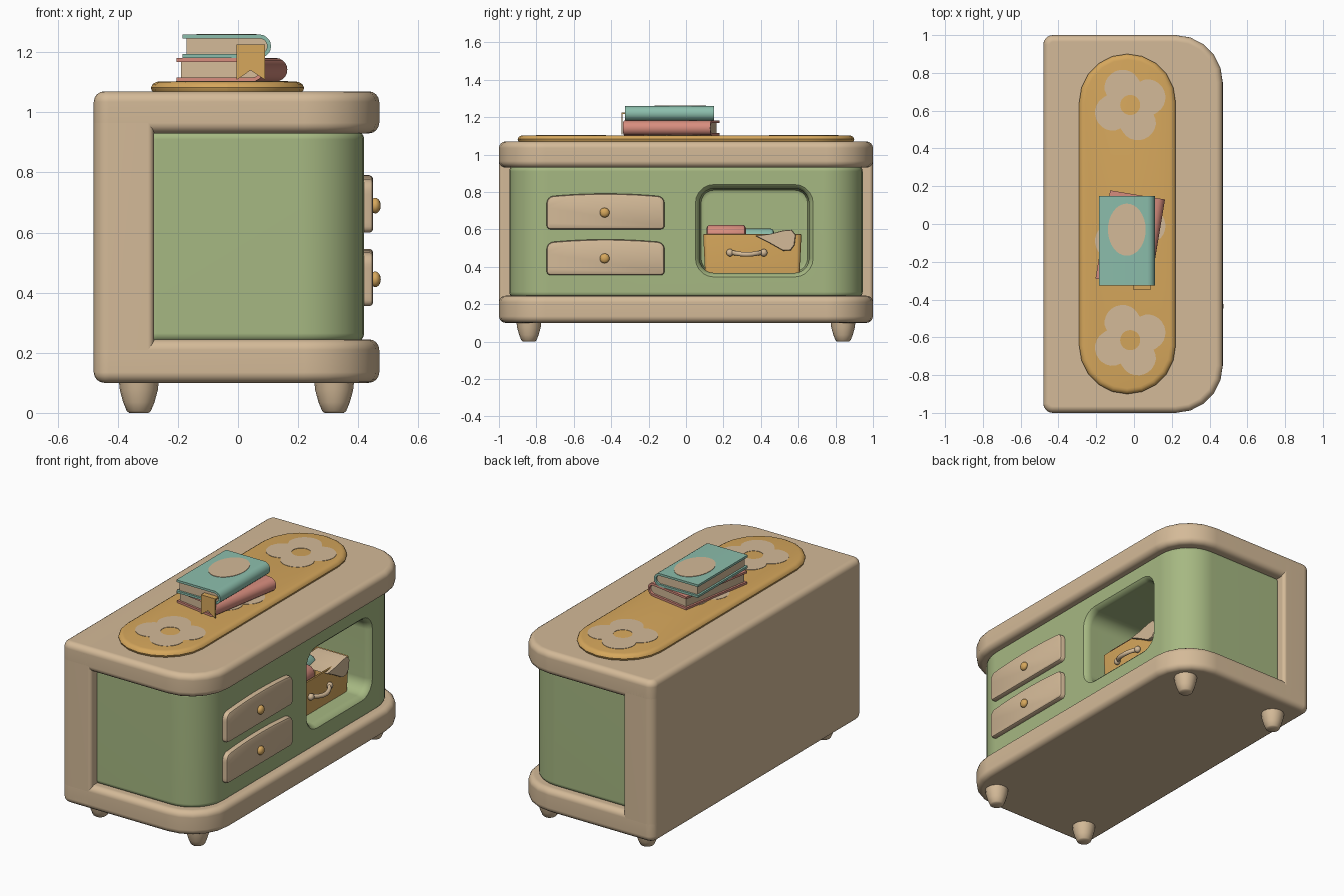
import bpy, bmesh, math
from mathutils import Matrix, Vector

if "Cube" in bpy.data.objects:
    bpy.data.objects.remove(bpy.data.objects["Cube"])


def material(name, r, g, b):
    m = bpy.data.materials.new(name)
    m.diffuse_color = [(c / 255 / 12.92) if c < 11 else ((c / 255 + 0.055) / 1.055) ** 2.4
                       for c in (r, g, b)] + [1]
    m.use_nodes = True
    m.node_tree.nodes["Principled BSDF"].inputs["Base Color"].default_value = m.diffuse_color
    return m


WOOD = material("cream_wood", 212, 186, 152)
GREEN = material("sage_green", 166, 184, 130)
GOLD = material("golden_yellow", 214, 167, 92)
TEAL = material("teal", 140, 190, 172)
PINK = material("dusty_pink", 214, 140, 125)


def finish(name, bm, mat, angle=35):
    bmesh.ops.recalc_face_normals(bm, faces=bm.faces[:])
    me = bpy.data.meshes.new(name)
    bm.to_mesh(me)
    bm.free()
    me.materials.append(mat)
    ob = bpy.data.objects.new(name, me)
    bpy.context.collection.objects.link(ob)
    smooth(ob, angle)
    return ob


def smooth(ob, angle=35):
    bpy.ops.object.select_all(action='DESELECT')
    ob.select_set(True)
    bpy.context.view_layer.objects.active = ob
    bpy.ops.object.shade_smooth_by_angle(angle=math.radians(angle))


def rrect(u0, u1, v0, v1, radii, inset=0, seg=5, edge=0):
    """Rounded rectangle; radii run from (u1,v1) anticlockwise."""
    u0, u1, v0, v1 = u0 + inset, u1 - inset, v0 + inset, v1 - inset
    pts = []
    for k, (u, v, su, sv) in enumerate([(u1, v1, 1, 1), (u0, v1, -1, 1),
                                        (u0, v0, -1, -1), (u1, v0, 1, -1)]):
        r = max(radii[k] - inset, 0.004)
        arc = [Vector((u - su * r + r * math.cos(a), v - sv * r + r * math.sin(a)))
               for a in [(k + i / seg) * math.pi / 2 for i in range(seg + 1)]]
        if pts:
            pts += [pts[-1].lerp(arc[0], t) for t in
                    [(j + 1) / (edge + 1) for j in range(edge)]] if edge else []
        pts += arc
    return pts


AXES = {'z': lambda p, w: (p[0], p[1], w),
        'x': lambda p, w: (w, p[0], p[1]),
        'y': lambda p, w: (p[0], w, p[1])}


def loft(name, rings, mat, axis='z', angle=35, closed=False):
    """Skin a stack of (outline, height) rings and cap the ends."""
    bm = bmesh.new()
    loops = [[bm.verts.new(AXES[axis](p, w)) for p in pts] for pts, w in rings]
    n = len(loops[0])
    pairs = list(zip(loops, loops[1:])) + ([(loops[-1], loops[0])] if closed else [])
    for a, b in pairs:
        for i in range(n):
            j = (i + 1) % n
            bm.faces.new((a[i], a[j], b[j], b[i]))
    if not closed:
        bm.faces.new(loops[0])
        bm.faces.new(loops[-1])
    return finish(name, bm, mat, angle)


def slab(name, rect, radii, w0, w1, bevel, mat, axis='z', seg=5):
    """Rounded slab with rounded rims."""
    steps = [i * math.pi / 8 for i in range(5)]
    prof = [(bevel * (1 - math.sin(a)), w0 + bevel * (1 - math.cos(a))) for a in steps]
    prof += [(d, w0 + w1 - w) for d, w in reversed(prof)]
    ob = loft(name, [(rrect(*rect, radii, d, seg), w) for d, w in prof], mat, axis)
    ob.modifiers.new("weighted_normal", 'WEIGHTED_NORMAL').keep_sharp = True
    return ob


def circle(cu, cv, ru, rv, n):
    return [(cu + ru * math.cos(i * math.tau / n), cv + rv * math.sin(i * math.tau / n))
            for i in range(n)]


def ball(name, loc, scale, mat):
    bm = bmesh.new()
    bmesh.ops.create_uvsphere(bm, u_segments=16, v_segments=10, radius=1,
                              matrix=Matrix.Translation(loc) @ Matrix.Diagonal((*scale, 1)))
    return finish(name, bm, mat, 60)


# Wooden shell: bottom, top and back
PLAN = (-0.48, 0.47, -1, 1)
CORNERS = (0.25, 0.05, 0.05, 0.25)
slab("bottom_slab", PLAN, CORNERS, 0.10, 0.245, 0.035, WOOD)
slab("top_slab", PLAN, CORNERS, 0.93, 1.07, 0.035, WOOD)
slab("back_panel", (-0.48, -0.28, -1, 1), (0.02, 0.05, 0.05, 0.02), 0.10, 1.07, 0.035, WOOD)

# Green body with an open niche
body = slab("green_body", (-0.3, 0.42, -0.945, 0.945), (0.21, 0.03, 0.03, 0.21),
            0.235, 0.94, 0.03, GREEN, seg=8)
levels = [(0.05, 0.04), (0.03, 0.05), (0.022, 0.08), (0.022, 0.38), (0.018, 0.397),
          (0.01, 0.412), (-0.001, 0.421), (-0.001, 0.46)]
cutter = loft("niche_cutter", [(rrect(0.05, 0.68, 0.345, 0.84, (0.1,) * 4, d), w)
                               for d, w in levels], GREEN, 'x')
cutter.hide_render = True
body.modifiers.clear()
cut = body.modifiers.new("niche", 'BOOLEAN')
cut.operation, cut.solver, cut.object = 'DIFFERENCE', 'EXACT', cutter
bpy.context.view_layer.objects.active = body
bpy.ops.object.modifier_apply(modifier="niche")
bpy.data.objects.remove(cutter)
smooth(body)
body.modifiers.new("weighted_normal", 'WEIGHTED_NORMAL').keep_sharp = True

# Tapered feet
for x in (-0.33, 0.32):
    for y in (-0.84, 0.84):
        prof = [(0.032, 0), (0.04, 0.006), (0.052, 0.035), (0.063, 0.075), (0.068, 0.12)]
        loft("foot", [(circle(x, y, r, r, 16), z) for r, z in prof], WOOD, angle=50)

# Drawer fronts with bowed tops, and knobs
for z0, z1 in ((0.355, 0.53), (0.60, 0.775)):
    rings = []
    for d, w in ((0, 0.40), (0, 0.438), (0.004, 0.446), (0.012, 0.45)):
        pts = rrect(-0.745, -0.115, z0, z1, (0.035, 0.035, 0.02, 0.02), d, 4, 8)
        rings.append(([(u, v + 0.016 * (1 - ((u + 0.43) / 0.315) ** 2) * (v > (z0 + z1) / 2))
                       for u, v in pts], w))
    loft("drawer_front", rings, WOOD, 'x')
    ball("drawer_knob", (0.457, -0.435, (z0 + z1) / 2 + 0.002), (0.018, 0.026, 0.026), GOLD)

# Storage box in the niche, open at the top
BOX = (0.08, 0.32, 0.09, 0.62)
loft("storage_box", [(rrect(*BOX, (0.03,) * 4, d), z) for d, z in
                     ((0.025, 0.357), (0.012, 0.365), (0.002, 0.565), (0.003, 0.573),
                      (0.008, 0.576), (0.015, 0.573), (0.026, 0.40))], GOLD)

# Box handle: curved bar with two round mounts
path = [(0.31 + 0.045 * math.sin(t * math.pi) ** 0.6, 0.235 + 0.18 * t,
         0.478 - 0.012 * math.sin(t * math.pi)) for t in [i / 10 for i in range(11)]]
loft("box_handle", [([(x + u, z + v) for u, v in circle(0, 0, 0.013, 0.013, 10)], y)
                    for x, y, z in path], WOOD, 'y', 60)
for y in (0.235, 0.415):
    ball("handle_mount", (0.322, y, 0.475), (0.018, 0.02, 0.02), WOOD)

# Rolled cloths and a draped cloth in the box
for name, x, z, y0, y1, mat in (("pink_roll", 0.245, 0.572, 0.11, 0.32, PINK),
                                ("teal_roll", 0.15, 0.552, 0.12, 0.47, TEAL)):
    loft(name, [(circle(x, z, r, r, 20), y) for r, y in
                ((0.035, y0), (0.047, y0 + 0.006), (0.052, y0 + 0.018),
                 (0.052, y1 - 0.018), (0.047, y1 - 0.006), (0.035, y1))], mat, 'y')
drape = [(0.37, 0.565), (0.44, 0.53), (0.52, 0.485), (0.56, 0.488), (0.58, 0.515),
         (0.587, 0.57), (0.565, 0.598), (0.52, 0.594), (0.45, 0.576)]
mid = Vector((0.51, 0.55))
loft("draped_cloth", [([mid + (Vector(p) - mid) * s for p in drape], x) for s, x in
                      ((0.9, 0.13), (1, 0.14), (1, 0.325), (0.95, 0.334))], WOOD, 'x')

# Table runner
loft("table_runner", [(rrect(-0.29, 0.22, -0.9, 0.9, (0.254,) * 4, d, 5), z) for d, z in
                      ((0.012, 1.06), (0.003, 1.073), (0, 1.082), (0.006, 1.094),
                       (0.018, 1.101), (0.03, 1.103))], GOLD)


# Flat flowers on the runner, each with a hole in the middle
def flower(cx, cy, turn, k, n=48):
    pts = []
    for i in range(n):
        a = i * math.tau / n
        r = 0.053 if k == 0 else 0.125 + 0.07 * abs(math.cos(2 * (a - turn))) ** 0.7
        pts.append((cx + r * math.cos(a), cy + r * math.sin(a)))
    return pts


for y in (0.63, -0.05, -0.615):
    turn = math.radians(24)
    loft("runner_flower", [(flower(-0.02, y, turn, k), z) for k, z in
                           ((0, 1.101), (1, 1.101), (1, 1.105), (0, 1.105))],
         WOOD, closed=True)


# Books: wrapped cover with round spine, and a page block
def book(name, cx, cy, z, turn, mat, hw=0.147, hl=0.237, h=0.078, t=0.013):
    def profile(off, left):
        r = h / 2 - off
        arc = [(hw - h / 2 + r * math.cos(a), h / 2 + r * math.sin(a))
               for a in [math.pi * (i / 10 - 0.5) for i in range(11)]]
        return [(left, off)] + arc + [(left, h - off)]
    cover = profile(0, -hw) + profile(t, -hw)[::-1]
    pages = profile(t - 0.001, -hw + 0.012)
    for part, pts, half, m in (("cover", cover, hl, mat), ("pages", pages, hl - 0.012, WOOD)):
        ob = loft(name + "_" + part, [(pts, -half), (pts, half)], m, 'y')
        ob.location = (cx, cy, z)
        ob.rotation_euler.z = turn


book("lower_book", -0.02, -0.08, 1.103, math.radians(-9.5), PINK)
book("upper_book", -0.037, -0.088, 1.181, 0, TEAL)

# Oval plate on the upper cover
loft("cover_oval", [(circle(-0.038, -0.03, 0.1, 0.138, 32), z) for z in (1.256, 1.2615)], WOOD)

# Bookmark hanging out of the upper book, with a notched end
tail = [(-0.005, 1.225), (0.09, 1.225), (0.09, 1.108), (0.042, 1.14), (-0.005, 1.108)]
loft("bookmark_tail", [(tail, -0.346), (tail, -0.339)], GOLD, 'y')
loft("bookmark_top", [(rrect(-0.005, 0.09, -0.346, -0.28, (0.004,) * 4), z)
                      for z in (1.217, 1.225)], GOLD)
